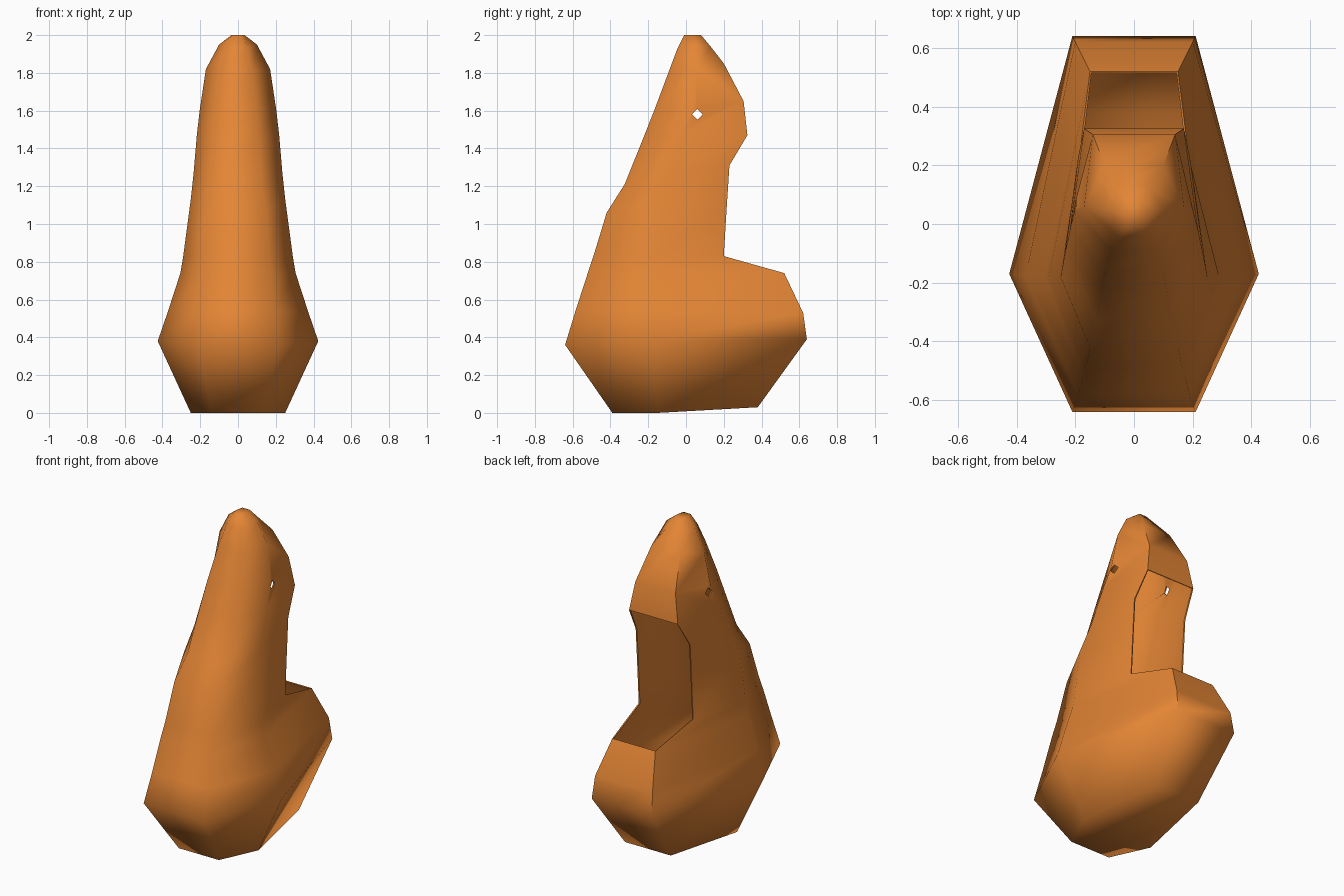
import bpy, bmesh

cube = bpy.data.objects.get("Cube")
if cube:
    bpy.data.objects.remove(cube, do_unlink=True)

orange = bpy.data.materials.new("orange")
orange.use_nodes = True
colour = (0.77, 0.235, 0.035, 1)
orange.diffuse_color = colour
bsdf = orange.node_tree.nodes["Principled BSDF"]
bsdf.inputs["Base Color"].default_value = colour
bsdf.inputs["Roughness"].default_value = 0.8

# Half sections from base to tip: front, side and back corner of each ring
sections = [
    ((.14, -.39, 0), (.25, -.15, 0), (.16, .38, .03)),
    ((.21, -.64, .36), (.425, -.17, .38), (.21, .64, .39)),
    ((.19, -.585, .54), (.37, -.18, .54), (.2, .62, .53)),
    ((.175, -.52, .74), (.305, -.18, .74), (.15, .52, .74)),
    ((.165, -.49, .83), (.29, -.18, .83), (.19, .2, .83)),
    ((.15, -.42, 1.06), (.25, -.18, 1.13), (.19, .215, 1.08)),
    ((.125, -.325, 1.21), (.235, -.1, 1.27), (.19, .23, 1.31)),
    ((.11, -.22, 1.47), (.218, -.02, 1.47), (.17, .325, 1.47)),
    ((.1, -.165, 1.61), (.203, .04, 1.6), (.14, .305, 1.65)),
    ((.075, -.09, 1.81), (.17, .06, 1.82), (.1, .2, 1.85)),
    ((.05, -.045, 1.93), (.1, .05, 1.95), (.05, .13, 1.94)),
    ((.025, -.01, 2), (.035, .035, 2), (.025, .08, 2)),
]
OPENING = range(3, 7)

# Hollow body: loft the mirrored rings, leaving the back opening free
bm = bmesh.new()
rings = []
for half in sections:
    points = list(half) + [(-x, y, z) for x, y, z in reversed(half)]
    rings.append([bm.verts.new(p) for p in points])
for level, (low, high) in enumerate(zip(rings, rings[1:])):
    for i in range(6):
        if i == 2 and level in OPENING:
            continue
        j = (i + 1) % 6
        bm.faces.new((low[i], low[j], high[j], high[i]))
bm.faces.new(rings[0][::-1])
bm.faces.new(rings[-1])
bmesh.ops.recalc_face_normals(bm, faces=bm.faces)
mesh = bpy.data.meshes.new("hollow_body")
bm.to_mesh(mesh)
bm.free()
mesh.materials.append(orange)
body = bpy.data.objects.new("hollow_body", mesh)
bpy.context.collection.objects.link(body)

shell = body.modifiers.new("shell", 'SOLIDIFY')
shell.thickness = 0.008
shell.offset = -1

# Diamond-shaped eye holes through both sides of the head
bpy.ops.mesh.primitive_cube_add(size=1, location=(0, .06, 1.58), rotation=(.785, 0, 0))
cutter = bpy.context.object
cutter.name = "eye_hole_cutter"
cutter.scale = (1, .04, .04)
cutter.hide_render = True
cutter.display_type = 'WIRE'
cutter.data.materials.append(orange)
holes = body.modifiers.new("eye_holes", 'BOOLEAN')
holes.operation = 'DIFFERENCE'
holes.solver = 'EXACT'
holes.object = cutter

bpy.ops.object.select_all(action='DESELECT')
body.select_set(True)
bpy.context.view_layer.objects.active = body
bpy.ops.object.modifier_apply(modifier="shell")
bpy.ops.object.modifier_apply(modifier="eye_holes")
bpy.data.objects.remove(cutter, do_unlink=True)
bpy.ops.object.shade_smooth_by_angle(angle=1.22)
